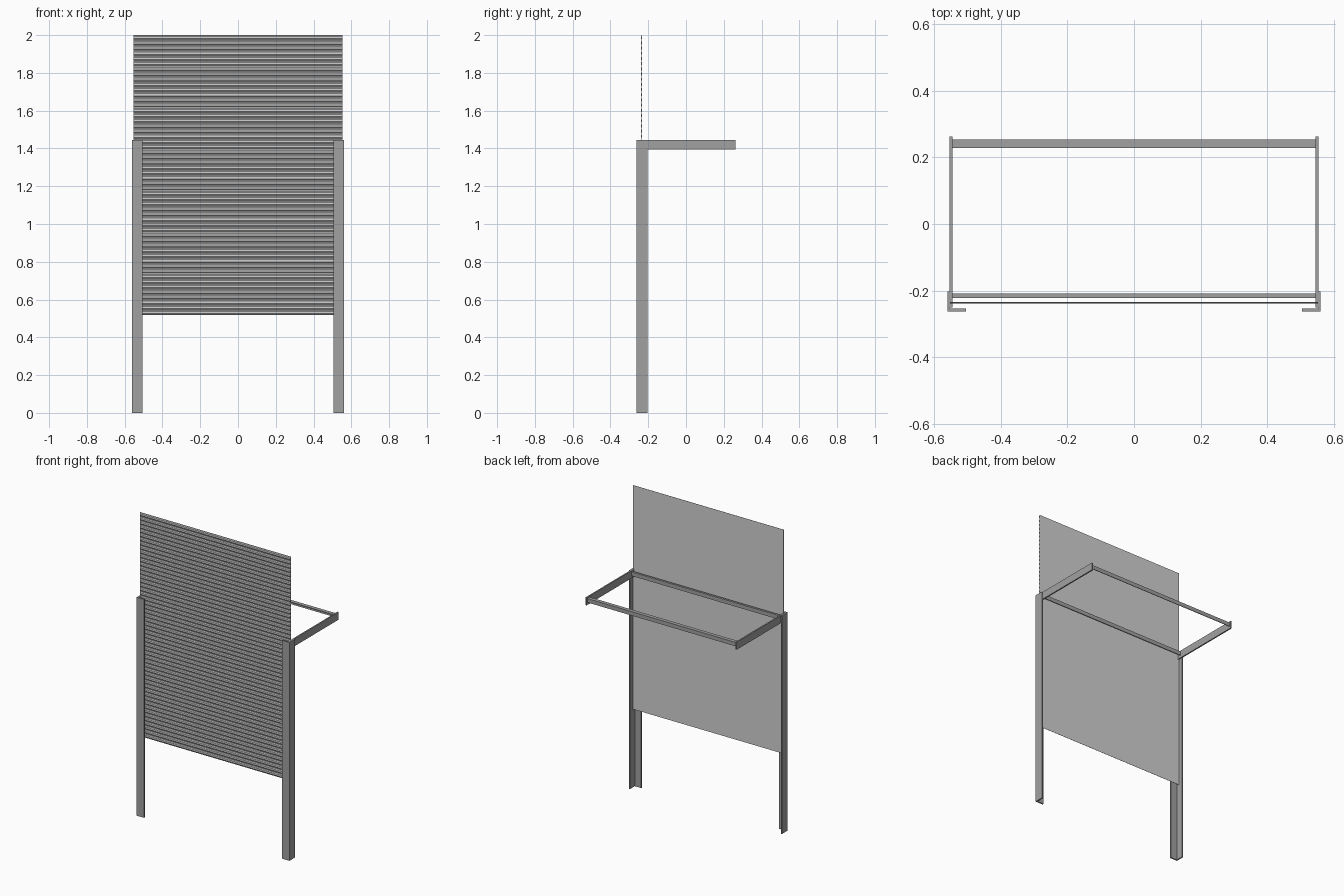
import bpy, bmesh

if "Cube" in bpy.data.objects:
    bpy.data.objects.remove(bpy.data.objects["Cube"])


def material(name, v):
    m = bpy.data.materials.new(name)
    m.diffuse_color = (v, v, v, 1)
    m.use_nodes = True
    m.node_tree.nodes["Principled BSDF"].inputs["Base Color"].default_value = m.diffuse_color
    return m


steel = material("steel grey", 0.355)
light = material("light galvanised grey", 0.64)


def extrude(name, profile, place, start, end, mat=steel):
    """Sweep a closed 2D profile from start to end; place(u, v, w) gives xyz."""
    bm = bmesh.new()
    a = [bm.verts.new(place(u, v, start)) for u, v in profile]
    b = [bm.verts.new(place(u, v, end)) for u, v in profile]
    n = len(profile)
    bm.faces.new(a)
    bm.faces.new(b[::-1])
    for i in range(n):
        j = (i + 1) % n
        bm.faces.new((a[j], a[i], b[i], b[j]))
    bmesh.ops.recalc_face_normals(bm, faces=bm.faces)
    mesh = bpy.data.meshes.new(name)
    bm.to_mesh(mesh)
    bm.free()
    mesh.materials.append(mat)
    ob = bpy.data.objects.new(name, mesh)
    bpy.context.collection.objects.link(ob)
    return ob


def along_x(u, v, w):
    return (w, u, v)


def along_z(u, v, w):
    return (u, v, w)


def along_y(u, v, w):
    return (u, w, v)


for side, s in (("left", -1), ("right", 1)):
    # angle-iron upright guide
    angle = [(0.56, -0.262), (0.505, -0.262), (0.505, -0.253),
             (0.552, -0.253), (0.552, -0.203), (0.56, -0.203)]
    extrude(side + "_guide_post", [(s * x, y) for x, y in angle], along_z, 0, 1.445)
    # flat bracket arm reaching back
    arm = [(0.545, 1.395), (0.554, 1.395), (0.554, 1.445), (0.545, 1.445)]
    extrude(side + "_bracket_arm", [(s * x, z) for x, z in arm], along_y, -0.25, 0.262)


def angle_bar(name, y0, y1, z0, z1, t):
    # horizontal angle bar: top flange and rear-facing web
    prof = [(y0, z1), (y1, z1), (y1, z0), (y1 - t, z0), (y1 - t, z1 - t), (y0, z1 - t)]
    extrude(name, prof, along_x, -0.546, 0.546)


angle_bar("rear_cross_bar", 0.228, 0.253, 1.411, 1.437, 0.004)
angle_bar("front_cross_bar", -0.222, -0.208, 1.411, 1.437, 0.004)

# slatted curtain: flat back, one raised rib per slat on the front
bottom, top, slats = 0.517, 2.0, 54
pitch = (top - bottom) / slats
rib = [(0.1, -0.2345), (0.3, -0.2385), (0.7, -0.2385), (0.9, -0.2345)]
profile = [(-0.2335, bottom), (-0.2345, bottom)]
for i in range(slats):
    profile += [(y, bottom + (i + f) * pitch) for f, y in rib]
profile += [(-0.2345, top), (-0.2335, top)]
curtain = extrude("shutter_curtain", profile, along_x, -0.552, 0.552, light)
